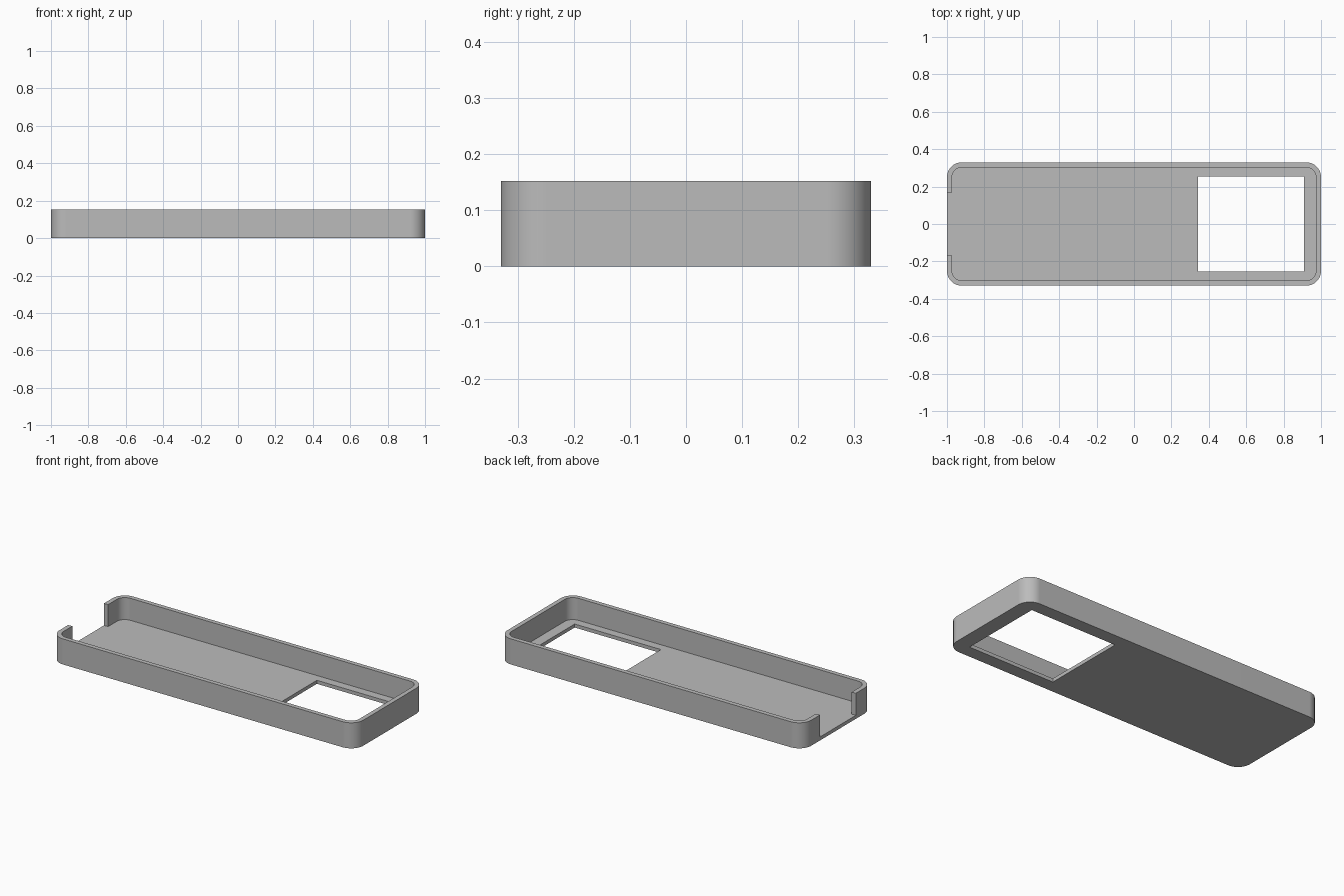
import bpy, bmesh, math

if "Cube" in bpy.data.objects:
    bpy.data.objects.remove(bpy.data.objects["Cube"], do_unlink=True)

HALF_X, HALF_Y, HEIGHT = 1.0, 0.33, 0.152
WALL, FLOOR, RADIUS = 0.027, 0.021, 0.08


def block(name, x0, x1, y0, y1, z0, z1, radius=0.0, steps=14):
    """Upright box, with rounded vertical corners if a radius is given."""
    points = []
    corners = [(x1, y1, -1, -1), (x0, y1, 1, -1), (x0, y0, 1, 1), (x1, y0, -1, 1)]
    for i, (x, y, sx, sy) in enumerate(corners):
        if not radius:
            points.append((x, y))
            continue
        for k in range(steps + 1):
            a = (i + k / steps) * math.pi / 2
            points.append((x + sx * radius + radius * math.cos(a),
                           y + sy * radius + radius * math.sin(a)))
    bm = bmesh.new()
    base = bm.faces.new([bm.verts.new((x, y, z0)) for x, y in points])
    extruded = bmesh.ops.extrude_face_region(bm, geom=[base], use_keep_orig=True)
    top = [v for v in extruded["geom"] if isinstance(v, bmesh.types.BMVert)]
    bmesh.ops.translate(bm, verts=top, vec=(0, 0, z1 - z0))
    bmesh.ops.recalc_face_normals(bm, faces=bm.faces)
    mesh = bpy.data.meshes.new(name)
    bm.to_mesh(mesh)
    bm.free()
    obj = bpy.data.objects.new(name, mesh)
    bpy.context.collection.objects.link(obj)
    return obj


def select(obj):
    bpy.ops.object.select_all(action="DESELECT")
    obj.select_set(True)
    bpy.context.view_layer.objects.active = obj


def cut(target, cutter):
    """Subtract the cutter for good and remove it."""
    mod = target.modifiers.new("cut", "BOOLEAN")
    mod.operation, mod.solver, mod.object = "DIFFERENCE", "EXACT", cutter
    select(target)
    bpy.ops.object.modifier_apply(modifier=mod.name)
    bpy.data.objects.remove(cutter, do_unlink=True)


# Outer body with rounded corners
tray = block("tray_shell", -HALF_X, HALF_X, -HALF_Y, HALF_Y, 0, HEIGHT, RADIUS)

# Hollow inside
cut(tray, block("cavity", WALL - HALF_X, HALF_X - WALL, WALL - HALF_Y, HALF_Y - WALL,
                FLOOR, HEIGHT + 0.1, RADIUS - WALL))
# Open end in the wall
cut(tray, block("end_notch", -HALF_X - 0.1, -HALF_X + 0.06, -0.168, 0.168,
                FLOOR, HEIGHT + 0.1))
# Window through the floor
cut(tray, block("floor_window", 0.342, 0.91, -0.253, 0.253, -0.1, 0.1))

# Tidy coplanar seams
bm = bmesh.new()
bm.from_mesh(tray.data)
bmesh.ops.remove_doubles(bm, verts=bm.verts, dist=0.0001)
bmesh.ops.dissolve_limit(bm, angle_limit=math.radians(1), verts=bm.verts, edges=bm.edges)
bm.to_mesh(tray.data)
bm.free()

# Plain grey finish
grey = bpy.data.materials.new("plain_grey")
grey.use_nodes = True
colour = (0.5, 0.5, 0.5, 1)
grey.diffuse_color = colour
grey.node_tree.nodes["Principled BSDF"].inputs["Base Color"].default_value = colour
tray.data.materials.clear()
tray.data.materials.append(grey)

# Smooth corners, flat walls
select(tray)
bpy.ops.object.shade_smooth_by_angle(angle=math.radians(30))
weighted = tray.modifiers.new("weighted_normals", "WEIGHTED_NORMAL")
weighted.keep_sharp = True
